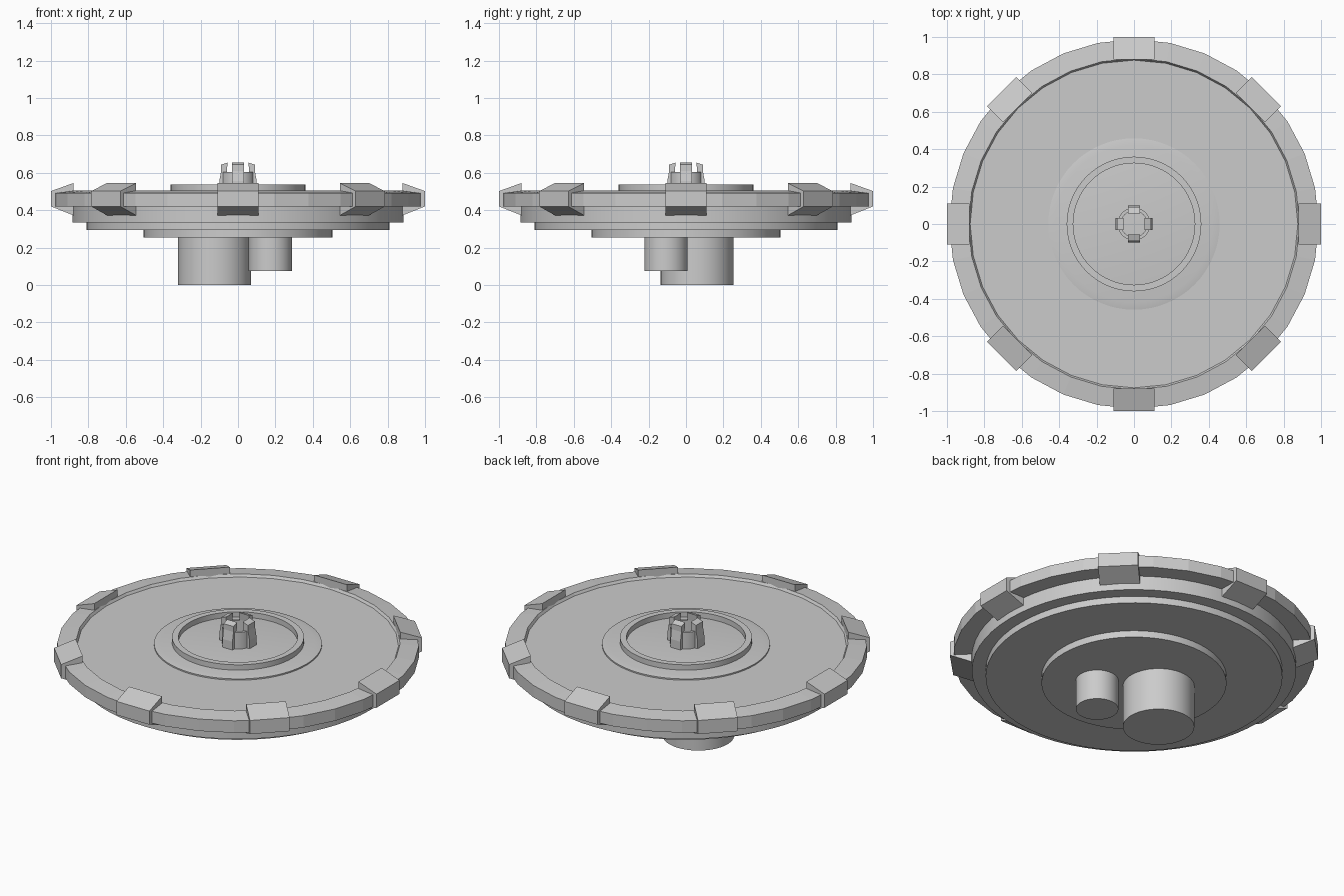
import bpy, bmesh, math
from mathutils import Matrix

if "Cube" in bpy.data.objects:
    bpy.data.objects.remove(bpy.data.objects["Cube"])


def finish(name, bm, smooth):
    bmesh.ops.remove_doubles(bm, verts=bm.verts, dist=1e-5)
    bmesh.ops.recalc_face_normals(bm, faces=bm.faces)
    me = bpy.data.meshes.new(name)
    bm.to_mesh(me)
    bm.free()
    ob = bpy.data.objects.new(name, me)
    bpy.context.collection.objects.link(ob)
    if smooth:
        bpy.ops.object.select_all(action='DESELECT')
        ob.select_set(True)
        bpy.context.view_layer.objects.active = ob
        bpy.ops.object.shade_smooth_by_angle(angle=math.radians(30))
    return ob


def lathe(name, profile, sides=64, closed=False, centre=(0, 0), smooth=True):
    """Revolve (radius, z) points; open profiles get flat end caps."""
    bm = bmesh.new()
    rings = []
    for r, z in profile:
        rings.append([bm.verts.new((centre[0] + r * math.cos(2 * math.pi * i / sides),
                                    centre[1] + r * math.sin(2 * math.pi * i / sides), z))
                      for i in range(sides)])
    pairs = list(zip(rings, rings[1:]))
    if closed:
        pairs.append((rings[-1], rings[0]))
    else:
        bm.faces.new(rings[0])
        bm.faces.new(rings[-1])
    for a, b in pairs:
        for i in range(sides):
            j = (i + 1) % sides
            bm.faces.new((a[i], a[j], b[j], b[i]))
    return finish(name, bm, smooth)


def radial_blocks(name, profile, half_width, count):
    """Extrude a (radius, z) outline sideways and repeat it around the axis."""
    for k in range(count):
        bm = bmesh.new()
        a = [bm.verts.new((r, -half_width, z)) for r, z in profile]
        b = [bm.verts.new((r, half_width, z)) for r, z in profile]
        bm.faces.new(a)
        bm.faces.new(b)
        for i in range(len(a)):
            j = (i + 1) % len(a)
            bm.faces.new((a[i], a[j], b[j], b[i]))
        bm.transform(Matrix.Rotation(2 * math.pi * k / count, 4, 'Z'))
        finish(f"{name}_{k + 1}", bm, False)


# Stepped body under the platter
lathe("stepped_body", [(0.505, 0.255), (0.505, 0.295), (0.81, 0.295), (0.81, 0.335),
                       (0.885, 0.335), (0.885, 0.49)])

# Faceted outer rim, its top sloping down and outwards
lathe("outer_rim", [(0.87, 0.42), (0.987, 0.42), (0.987, 0.492), (0.885, 0.505), (0.87, 0.48)],
      sides=32, closed=True, smooth=False)

# Low step and raised ring around the centre
lathe("centre_step", [(0.458, 0.48), (0.458, 0.498), (0.42, 0.505)])
lathe("centre_ring", [(0.36, 0.49), (0.36, 0.537), (0.325, 0.537), (0.325, 0.49)], closed=True)

# Hollow spindle with four gripping prongs
lathe("spindle_tube", [(0.088, 0.49), (0.088, 0.605), (0.07, 0.605), (0.07, 0.49)],
      sides=32, closed=True)
radial_blocks("spindle_prong", [(0.06, 0.5), (0.1, 0.5), (0.1, 0.555), (0.09, 0.61),
                                (0.09, 0.643), (0.055, 0.655), (0.06, 0.61)], 0.033, 4)

# Clips gripping the rim
radial_blocks("rim_clip", [(0.88, 0.372), (1.0, 0.42), (1.0, 0.502), (0.88, 0.545)], 0.11, 8)

# Motor housings underneath
lathe("large_motor", [(0.195, 0.0), (0.195, 0.27)], centre=(-0.125, 0.06))
lathe("small_motor", [(0.116, 0.075), (0.116, 0.27)], sides=48, centre=(0.173, -0.107))
